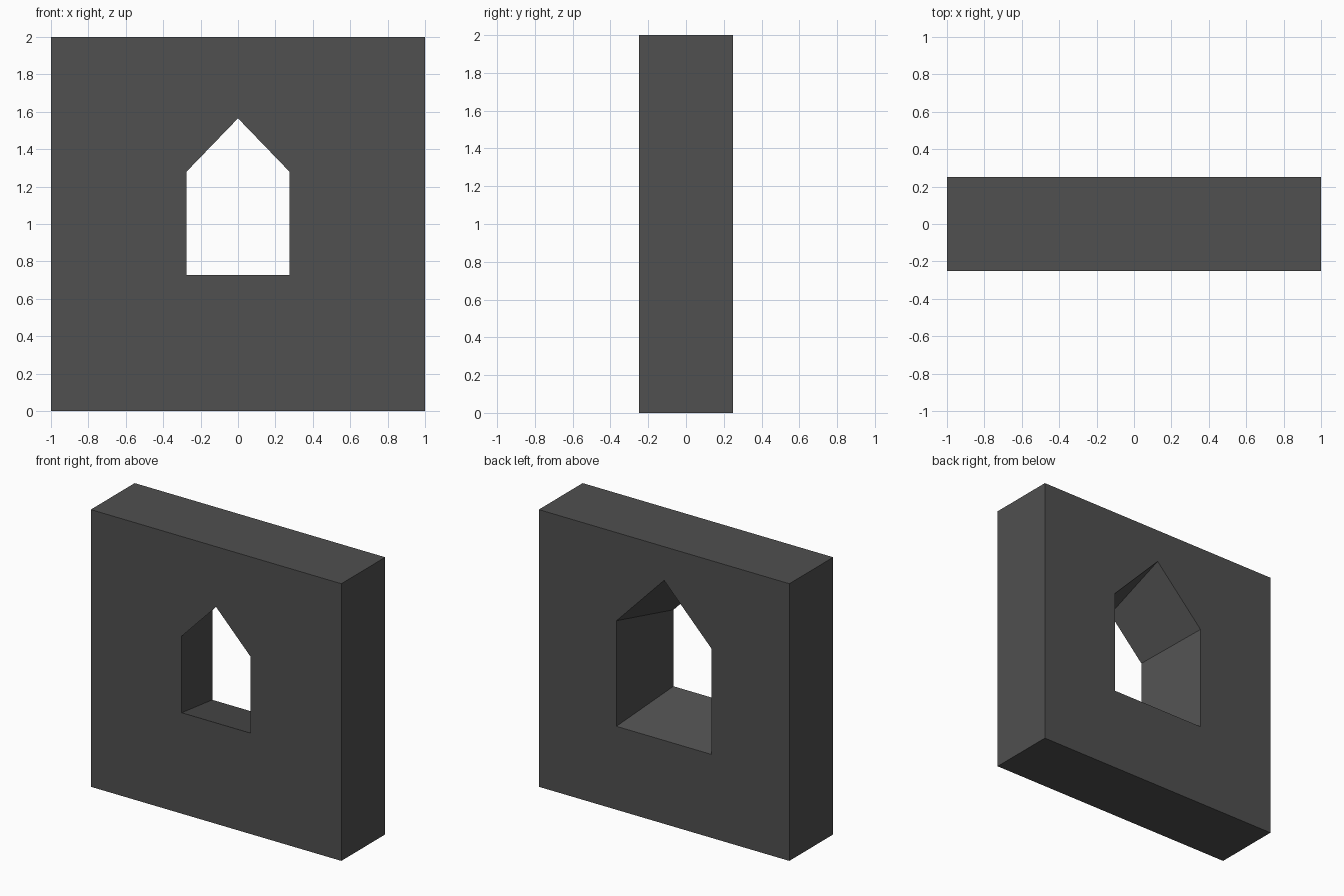
import bpy, bmesh

if "Cube" in bpy.data.objects:
    bpy.data.objects.remove(bpy.data.objects["Cube"])

# One flat dark grey for the whole wall
grey = bpy.data.materials.new("dark_grey")
grey.diffuse_color = (0.08, 0.08, 0.08, 1.0)
grey.use_nodes = True
grey.node_tree.nodes["Principled BSDF"].inputs["Base Color"].default_value = grey.diffuse_color

HALF_DEPTH = 0.25
bm = bmesh.new()


def opening(half, sill, eave, apex):
    # pointed window outline, split on the centre line at the sill
    return [(0, sill), (half, sill), (half, eave), (0, apex), (-half, eave), (-half, sill)]


def ring(outline, y):
    return [bm.verts.new((x, y, z)) for x, z in outline]


def bridge(a, b):
    # join matching points of two rings with quads
    n = len(a)
    for i in range(n):
        j = (i + 1) % n
        bm.faces.new((a[i], a[j], b[j], b[i]))


# Wall outline, with points matching those of the window
wall = [(0, 0), (1, 0), (1, 2), (0, 2), (-1, 2), (-1, 0)]
front_wall = ring(wall, -HALF_DEPTH)
back_wall = ring(wall, HALF_DEPTH)

# Splayed window: small on the front, larger on the back
front_hole = ring(opening(0.275, 0.728, 1.28, 1.565), -HALF_DEPTH)
back_hole = ring(opening(0.38, 0.602, 1.364, 1.757), HALF_DEPTH)

bridge(front_wall, front_hole)   # front face
bridge(front_hole, back_hole)    # window reveal
bridge(back_hole, back_wall)     # back face
bridge(back_wall, front_wall)    # outer edges

bmesh.ops.recalc_face_normals(bm, faces=bm.faces)
bmesh.ops.dissolve_limit(bm, angle_limit=0.01, verts=[], edges=bm.edges)
bmesh.ops.triangulate(bm, faces=[f for f in bm.faces if len(f.verts) > 4])

mesh = bpy.data.meshes.new("window_wall")
bm.to_mesh(mesh)
bm.free()
mesh.materials.append(grey)
bpy.context.collection.objects.link(bpy.data.objects.new("window_wall", mesh))
